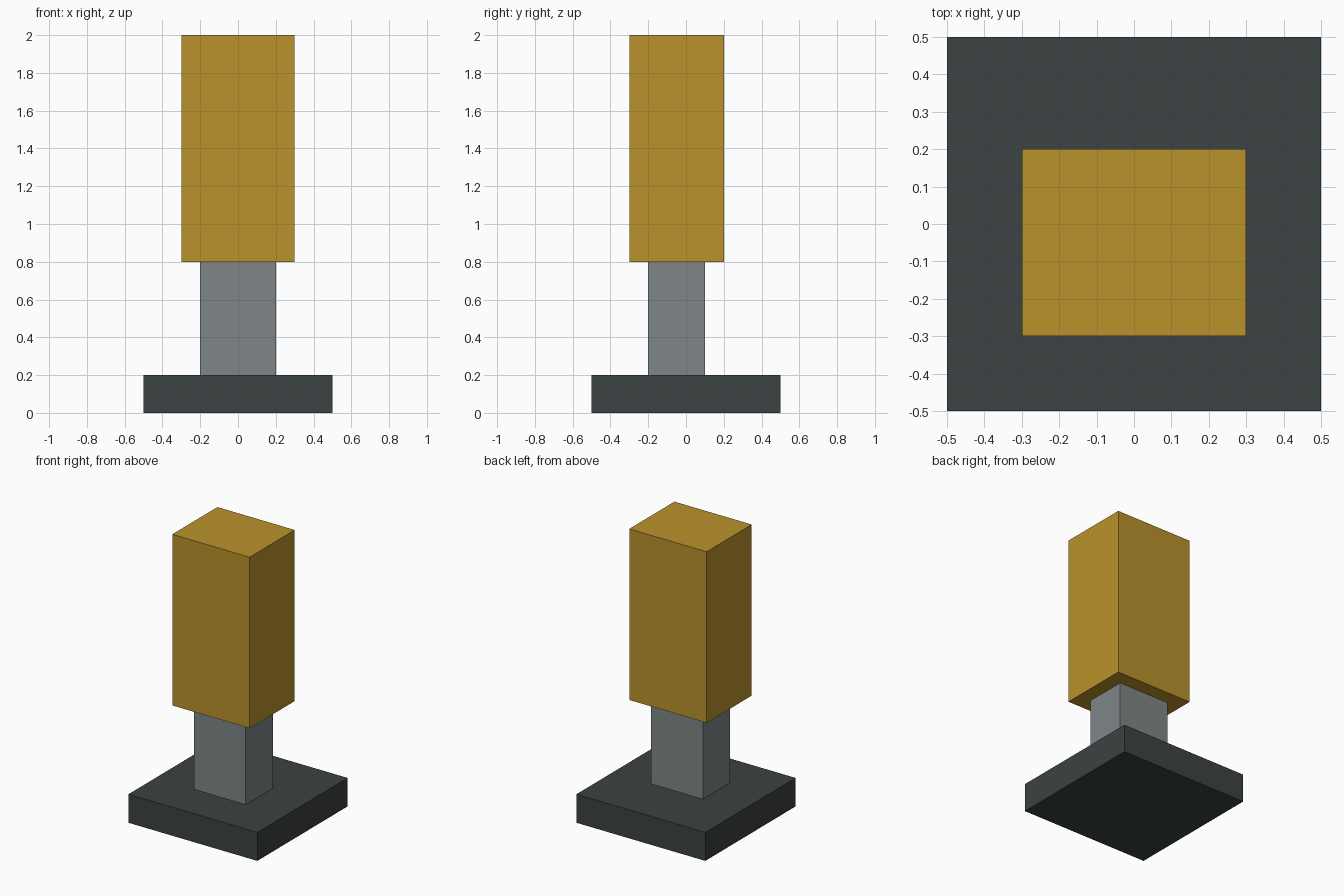
import bpy

if "Cube" in bpy.data.objects:
    bpy.data.objects.remove(bpy.data.objects["Cube"])


def material(name, color):
    mat = bpy.data.materials.new(name)
    mat.diffuse_color = (*color, 1.0)
    mat.use_nodes = True
    mat.node_tree.nodes["Principled BSDF"].inputs["Base Color"].default_value = mat.diffuse_color
    return mat


def box(name, low, high, mat):
    """Box spanning two opposite corners."""
    center = [(a + b) / 2 for a, b in zip(low, high)]
    bpy.ops.mesh.primitive_cube_add(size=1, location=center)
    obj = bpy.context.object
    obj.name = name
    obj.scale = [b - a for a, b in zip(low, high)]
    bpy.ops.object.transform_apply(location=False, rotation=False, scale=True)
    obj.data.materials.append(mat)
    return obj


charcoal = material("charcoal", (0.045, 0.054, 0.054))
steel_grey = material("steel grey", (0.209, 0.238, 0.246))
gold = material("gold", (0.491, 0.288, 0.025))

# Square foot plate
box("base", (-0.5, -0.5, 0.0), (0.5, 0.5, 0.2), charcoal)
# Post set slightly toward the front
box("post", (-0.2, -0.2, 0.2), (0.2, 0.1, 0.8), steel_grey)
# Tall upper block
box("upper_block", (-0.3, -0.3, 0.8), (0.3, 0.2, 2.0), gold)
